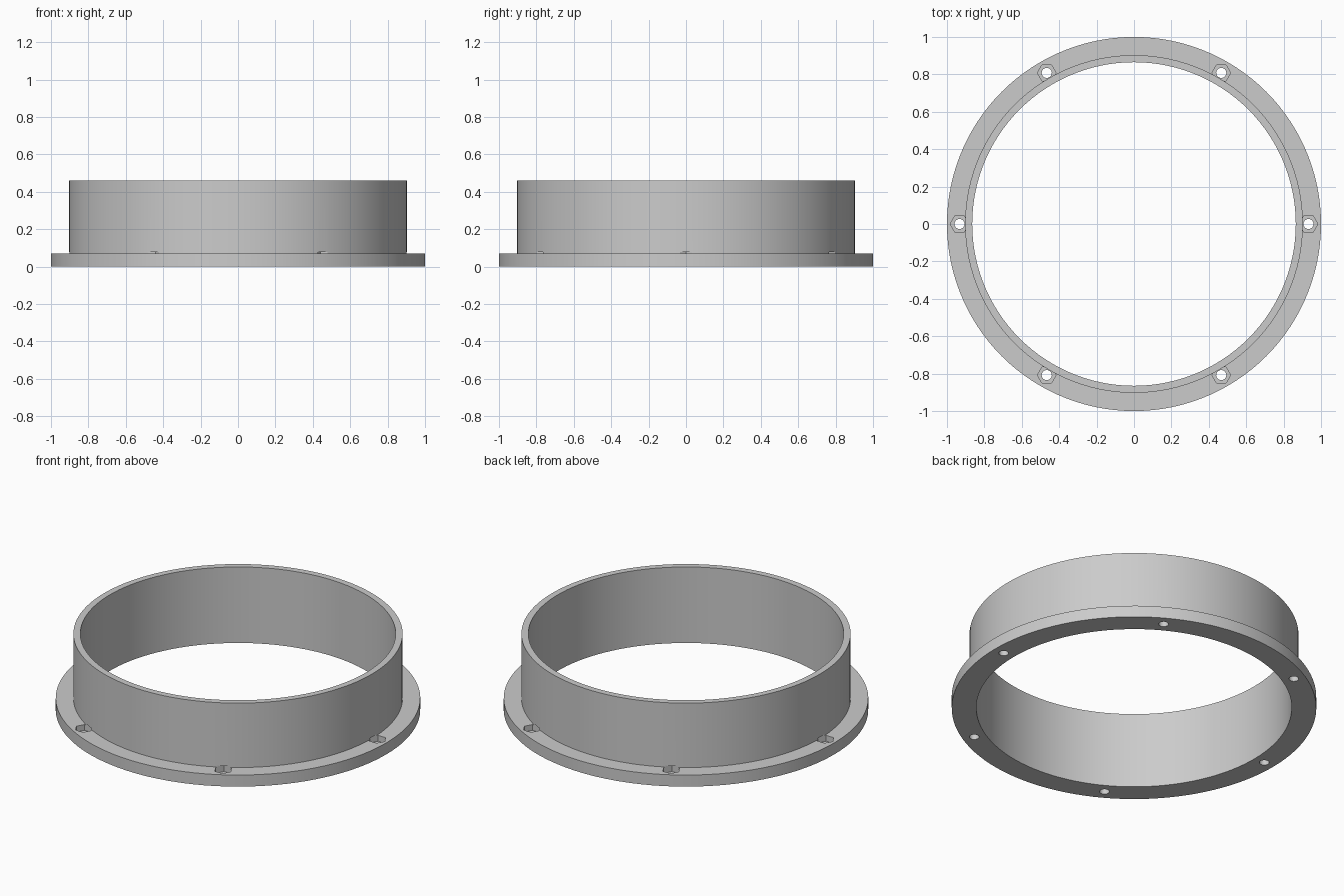
import bpy, bmesh
from math import cos, sin, tau, radians
from mathutils import Matrix

default = bpy.data.objects.get("Cube")
if default:
    bpy.data.objects.remove(default, do_unlink=True)

SEGMENTS = 120
INNER, TUBE, FLANGE = 0.865, 0.903, 1.0
FLANGE_TOP, HEIGHT = 0.07, 0.46
BOLT_CIRCLE = 0.933

grey = bpy.data.materials.new("plain grey")
grey.use_nodes = True
grey.diffuse_color = (0.6, 0.6, 0.6, 1)
grey.node_tree.nodes["Principled BSDF"].inputs["Base Color"].default_value = (0.6, 0.6, 0.6, 1)


def make_object(name, bm):
    bmesh.ops.recalc_face_normals(bm, faces=bm.faces)
    mesh = bpy.data.meshes.new(name)
    bm.to_mesh(mesh)
    bm.free()
    mesh.materials.append(grey)
    obj = bpy.data.objects.new(name, mesh)
    bpy.context.collection.objects.link(obj)
    return obj


def lathe(name, profile):
    """Turn a closed (radius, height) profile around the z axis."""
    bm = bmesh.new()
    rings = [[bm.verts.new((r * cos(tau * i / SEGMENTS), r * sin(tau * i / SEGMENTS), z))
              for r, z in profile] for i in range(SEGMENTS)]
    n = len(profile)
    for i in range(SEGMENTS):
        a, b = rings[i], rings[(i + 1) % SEGMENTS]
        for j in range(n):
            k = (j + 1) % n
            bm.faces.new((a[j], b[j], b[k], a[k]))
    return make_object(name, bm)


def bolt_cutter(name, sides, radius, bottom, top):
    """Six prisms spaced evenly on the bolt circle."""
    bm = bmesh.new()
    for i in range(6):
        place = (Matrix.Rotation(tau * i / 6, 4, 'Z')
                 @ Matrix.Translation((BOLT_CIRCLE, 0, (bottom + top) / 2))
                 @ Matrix.Rotation(tau / 4, 4, 'Z'))
        bmesh.ops.create_cone(bm, cap_ends=True, segments=sides, radius1=radius,
                              radius2=radius, depth=top - bottom, matrix=place)
        # Turn hexagons so that one corner points outward
    obj = make_object(name, bm)
    obj.hide_render = True
    return obj


# Tube with a wide flange at its foot
collar = lathe("flanged_collar", [(INNER, 0), (FLANGE, 0), (FLANGE, FLANGE_TOP),
                                  (TUBE, FLANGE_TOP), (TUBE, HEIGHT), (INNER, HEIGHT)])

# Hexagonal nut pockets and round bolt holes
cutters = [bolt_cutter("nut_pocket_cutter", 6, 0.05, 0.035, FLANGE_TOP + 0.008),
           bolt_cutter("bolt_hole_cutter", 24, 0.027, -0.05, FLANGE_TOP + 0.004)]

bpy.context.view_layer.objects.active = collar
for cutter in cutters:
    cut = collar.modifiers.new(cutter.name, 'BOOLEAN')
    cut.operation = 'DIFFERENCE'
    cut.solver = 'EXACT'
    cut.object = cutter
    bpy.ops.object.modifier_apply(modifier=cut.name)
    bpy.data.objects.remove(cutter, do_unlink=True)

# Smooth round walls with crisp edges
bpy.ops.object.select_all(action='DESELECT')
collar.select_set(True)
bpy.ops.object.shade_smooth_by_angle(angle=radians(30))
